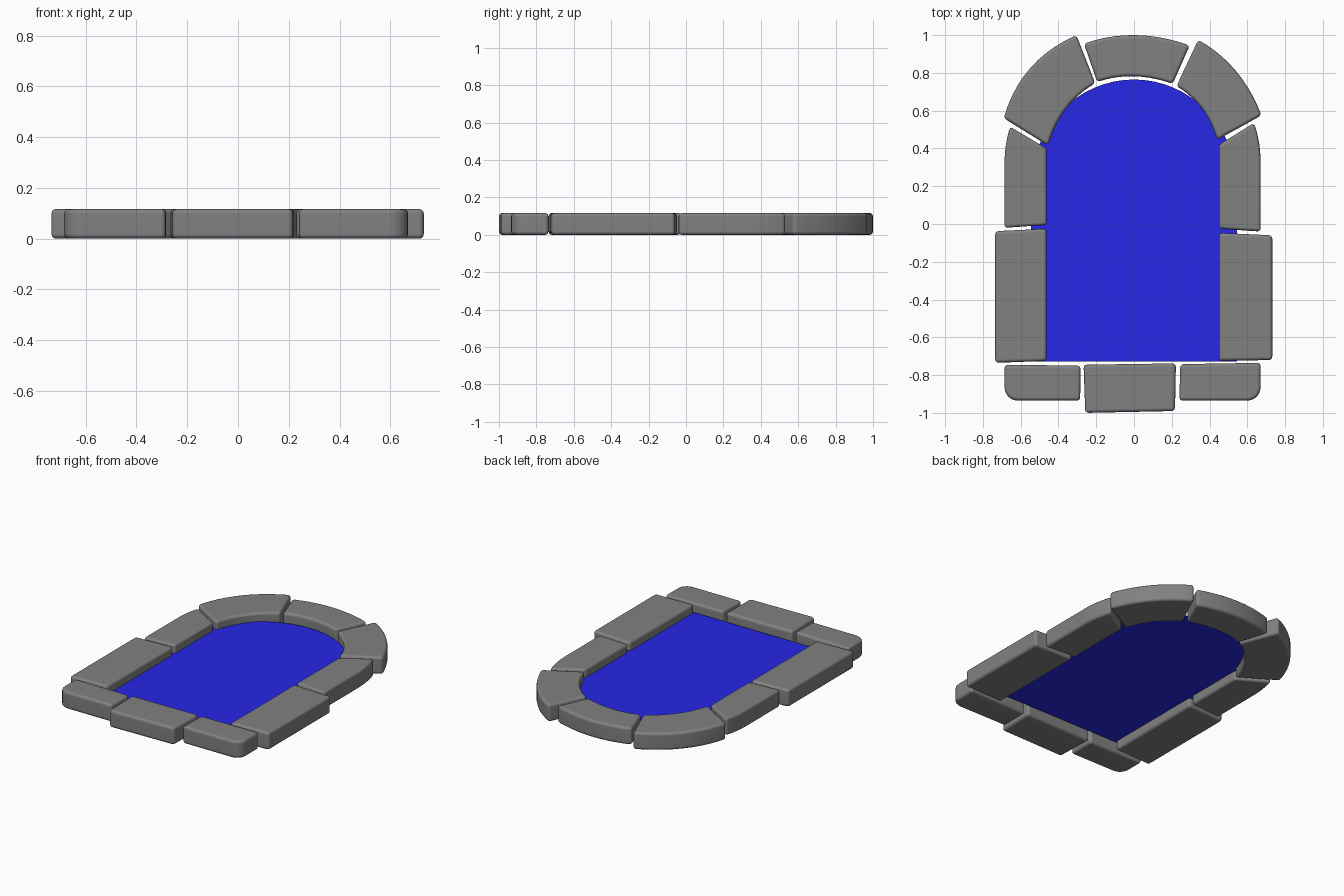
import bpy, bmesh, math
from mathutils import Vector

cube = bpy.data.objects.get("Cube")
if cube:
    bpy.data.objects.remove(cube, do_unlink=True)

HEIGHT = 0.117
PANEL_Z = 0.06


def material(name, color):
    mat = bpy.data.materials.new(name)
    mat.use_nodes = True
    mat.diffuse_color = color
    mat.node_tree.nodes["Principled BSDF"].inputs["Base Color"].default_value = color
    return mat


stone_grey = material("stone grey", (0.22, 0.22, 0.22, 1))
water_blue = material("deep blue", (0.02, 0.02, 0.8, 1))


def curve(a, mid, b, steps=10):
    """Smooth run of points from a through mid to b."""
    a, mid, b = Vector(a), Vector(mid), Vector(b)
    ts = [i / steps for i in range(steps + 1)]
    return [a * (1 - t) * (1 - 2 * t) + mid * 4 * t * (1 - t) + b * t * (2 * t - 1) for t in ts]


def corner(center, radius, start, steps=6):
    """Quarter circle, counter-clockwise from a start angle in degrees."""
    angles = [math.radians(start + 90 * i / steps) for i in range(steps + 1)]
    return [(center[0] + radius * math.cos(t), center[1] + radius * math.sin(t)) for t in angles]


def add_object(name, bm, mat):
    mesh = bpy.data.meshes.new(name)
    bm.to_mesh(mesh)
    bm.free()
    mesh.materials.append(mat)
    obj = bpy.data.objects.new(name, mesh)
    bpy.context.collection.objects.link(obj)
    return obj


def stone(name, outline, bevel=0.018):
    """Upright block from a plan outline, with softened edges."""
    bm = bmesh.new()
    base = bm.faces.new([bm.verts.new((p[0], p[1], 0)) for p in outline])
    top = bmesh.ops.extrude_face_region(bm, geom=[base])["geom"]
    verts = [v for v in top if isinstance(v, bmesh.types.BMVert)]
    bmesh.ops.translate(bm, verts=verts, vec=(0, 0, HEIGHT))
    bmesh.ops.recalc_face_normals(bm, faces=bm.faces)
    edges = [e for e in bm.edges if e.calc_face_angle(0) > math.radians(30)]
    bmesh.ops.bevel(bm, geom=edges, offset=bevel, segments=3, profile=0.5,
                    affect='EDGES', clamp_overlap=True)
    obj = add_object(name, bm, stone_grey)
    bpy.ops.object.select_all(action='DESELECT')
    obj.select_set(True)
    bpy.context.view_layer.objects.active = obj
    bpy.ops.object.shade_smooth_by_angle(angle=math.radians(40))
    obj.modifiers.new("Weighted normals", 'WEIGHTED_NORMAL').keep_sharp = True


# Arch stones
stone("arch_keystone",
      curve((0.295, 0.945), (0.01, 1.0), (-0.265, 0.955))
      + curve((-0.195, 0.752), (0, 0.782), (0.205, 0.742)))
stone("arch_stone_right",
      curve((-0.305, 1.0), (-0.55, 0.825), (-0.69, 0.56))
      + curve((-0.455, 0.415), (-0.36, 0.61), (-0.205, 0.745)))
stone("arch_stone_left",
      curve((0.675, 0.575), (0.54, 0.81), (0.34, 0.975))
      + curve((0.225, 0.73), (0.36, 0.61), (0.44, 0.445)))

# Short side stones, curving in towards the arch
stone("short_side_stone_right",
      curve((-0.655, 0.515), (-0.678, 0.42), (-0.685, 0.32))
      + [(-0.685, -0.02), (-0.463, -0.005), (-0.463, 0.4)])
stone("short_side_stone_left",
      [(0.45, 0.42), (0.45, -0.025), (0.67, -0.04)]
      + curve((0.67, 0.32), (0.662, 0.43), (0.635, 0.535)))

# Long side stones
stone("long_side_stone_right",
      [(-0.735, -0.735), (-0.463, -0.725), (-0.463, -0.025), (-0.735, -0.038)])
stone("long_side_stone_left",
      [(0.45, -0.725), (0.732, -0.72), (0.732, -0.06), (0.45, -0.047)])

# Front row, with rounded outer corners
stone("front_stone_middle",
      [(-0.258, -1.0), (0.217, -0.99), (0.222, -0.738), (-0.267, -0.745)])
stone("front_stone_right",
      [(-0.285, -0.935), (-0.283, -0.75), (-0.685, -0.745)]
      + corner((-0.615, -0.865), 0.07, 180))
stone("front_stone_left",
      corner((0.6, -0.865), 0.07, 270)
      + [(0.67, -0.735), (0.245, -0.742), (0.24, -0.935)])

# Flat panel with an arched end, tucked into the stones
HALF = 0.545
bm = bmesh.new()
arch = [(HALF * math.cos(math.pi * i / 32), 0.2 + 0.565 * math.sin(math.pi * i / 32))
        for i in range(33)]
bm.faces.new([bm.verts.new((x, y, PANEL_Z))
              for x, y in [(-HALF, -0.728), (HALF, -0.728)] + arch])
add_object("pool_surface", bm, water_blue)
